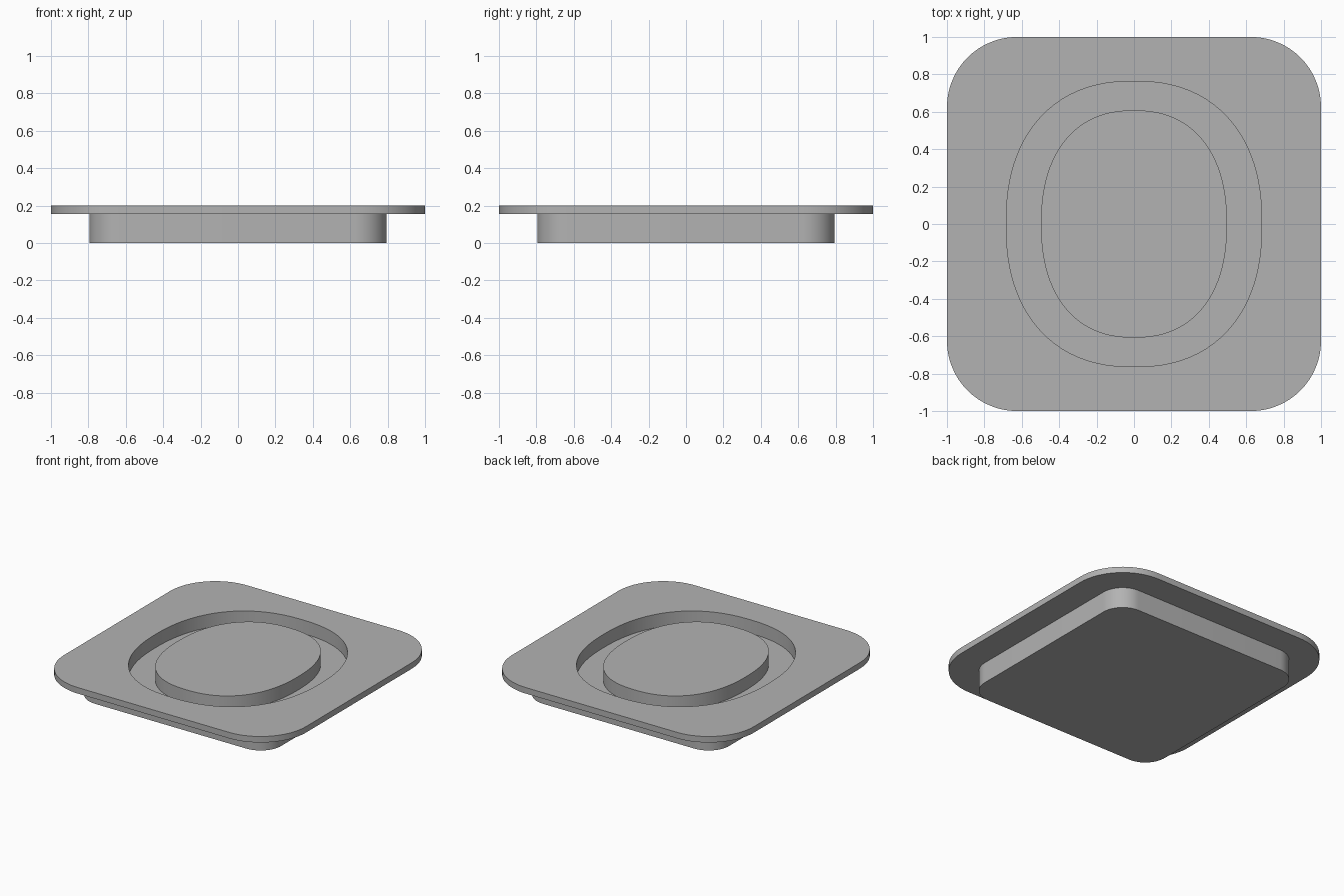
import bpy, math

old = bpy.data.objects.get("Cube")
if old:
    bpy.data.objects.remove(old)

grey = bpy.data.materials.new("light_grey")
grey.use_nodes = True
grey.diffuse_color = (0.45, 0.45, 0.45, 1)
grey.node_tree.nodes["Principled BSDF"].inputs["Base Color"].default_value = grey.diffuse_color

TOP, FLANGE, FLOOR = 0.2, 0.155, 0.1


def rounded_square(half, radius, steps=16):
    """Outline of a square with round corners."""
    points = []
    for corner in range(4):
        middle = math.pi * (0.25 + corner / 2)
        cx = math.copysign(half - radius, math.cos(middle))
        cy = math.copysign(half - radius, math.sin(middle))
        for i in range(steps + 1):
            a = math.pi / 2 * (corner + i / steps)
            points.append((cx + radius * math.cos(a), cy + radius * math.sin(a)))
    return points


def soft_oval(rx, ry, power=2.3, steps=96):
    """Outline of a slightly squared oval."""
    points = []
    for i in range(steps):
        a = math.tau * i / steps
        c, s = math.cos(a), math.sin(a)
        r = (abs(c / rx) ** power + abs(s / ry) ** power) ** (-1 / power)
        points.append((r * c, r * s))
    return points


def prism(name, outline, low, high):
    """Solid with the given outline between two heights."""
    n = len(outline)
    verts = [(x, y, z) for z in (low, high) for x, y in outline]
    faces = [tuple(reversed(range(n))), tuple(range(n, 2 * n))]
    faces += [(i, (i + 1) % n, n + (i + 1) % n, n + i) for i in range(n)]
    mesh = bpy.data.meshes.new(name)
    mesh.from_pydata(verts, [], faces)
    mesh.materials.append(grey)
    obj = bpy.data.objects.new(name, mesh)
    bpy.context.collection.objects.link(obj)
    return obj


def smooth(obj):
    bpy.ops.object.select_all(action="DESELECT")
    obj.select_set(True)
    bpy.context.view_layer.objects.active = obj
    bpy.ops.object.shade_smooth_by_angle(angle=math.radians(30))


# Body and wide rim plate, both opened by the oval recess
base = prism("base", rounded_square(0.795, 0.17), 0, FLANGE)
rim_plate = prism("rim_plate", rounded_square(1, 0.375), FLANGE, TOP)
cutter = prism("recess_cutter", soft_oval(0.683, 0.763), FLOOR, TOP + 0.1)
cutter.hide_render = True
cutter.hide_set(True)

for part in (base, rim_plate):
    cut = part.modifiers.new("recess", "BOOLEAN")
    cut.operation = "DIFFERENCE"
    cut.solver = "EXACT"
    cut.object = cutter
    bpy.context.view_layer.objects.active = part
    bpy.ops.object.modifier_apply(modifier=cut.name)
    smooth(part)

# Raised island in the recess, level with the plate
smooth(prism("centre_island", soft_oval(0.497, 0.608), FLOOR, TOP))
